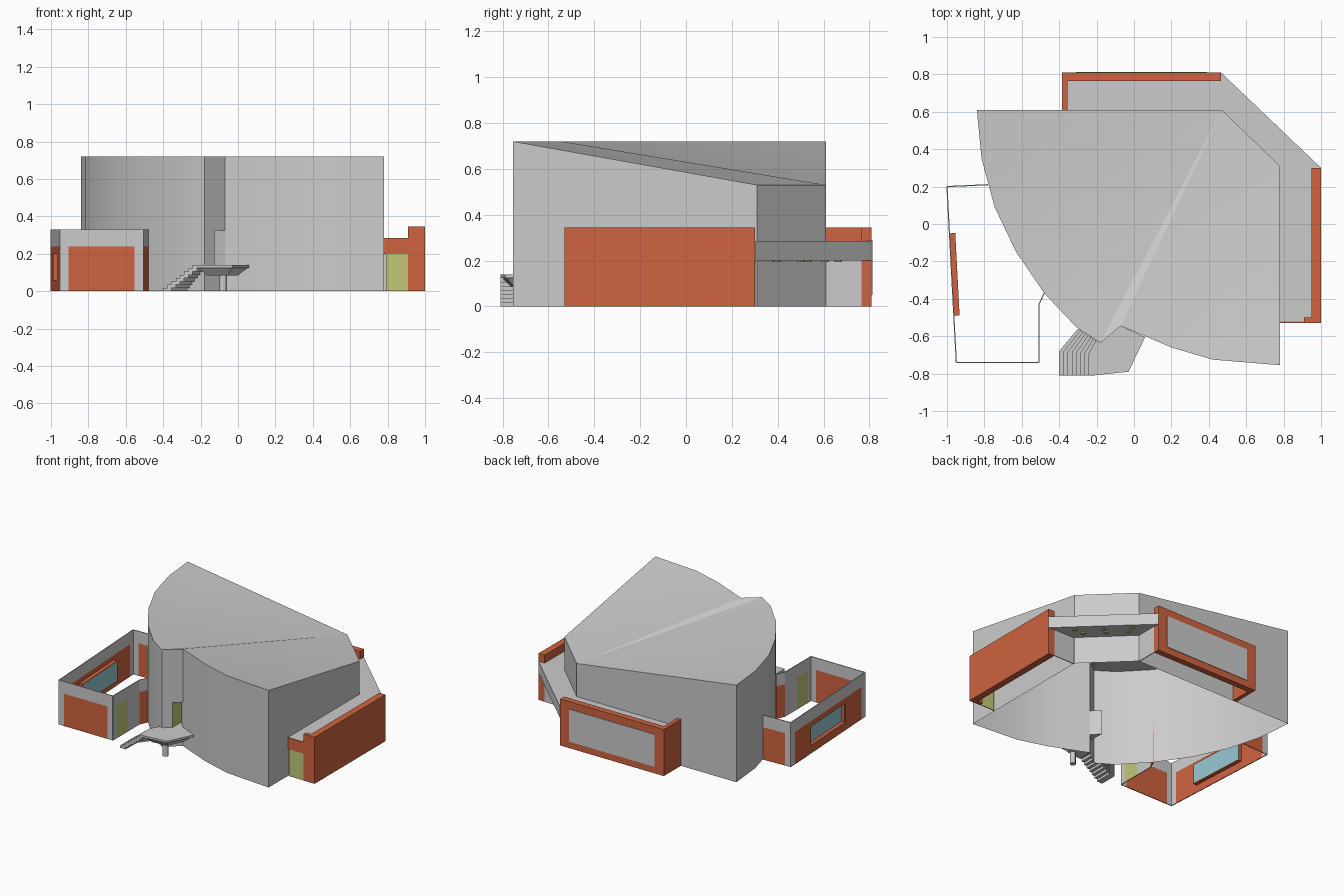
import bpy, math
from mathutils import Vector

if "Cube" in bpy.data.objects:
    bpy.data.objects.remove(bpy.data.objects["Cube"])


def material(name, rgb):
    m = bpy.data.materials.new(name)
    m.diffuse_color = (*rgb, 1)
    m.use_nodes = True
    m.node_tree.nodes["Principled BSDF"].inputs["Base Color"].default_value = m.diffuse_color
    return m


GREY = material("pale_grey_concrete", (0.60, 0.60, 0.60))
BRICK = material("orange_brick", (0.62, 0.125, 0.05))
GREEN = material("olive_door", (0.54, 0.58, 0.19))
GLASS = material("blue_glass", (0.30, 0.56, 0.64))


def make(name, verts, faces, mats, idx=None):
    me = bpy.data.meshes.new(name)
    me.from_pydata(verts, [], faces)
    for m in mats:
        me.materials.append(m)
    if idx:
        for p, i in zip(me.polygons, idx):
            p.material_index = i
    ob = bpy.data.objects.new(name, me)
    bpy.context.collection.objects.link(ob)
    return ob


def prism(name, pts, z0, z1, mat, low=None):
    """Upright prism; 'low' gives a different bottom outline for a taper."""
    area = sum(a[0] * b[1] - b[0] * a[1] for a, b in zip(pts, pts[1:] + pts[:1]))
    low = low or pts
    if area < 0:
        pts, low = pts[::-1], low[::-1]
    n = len(pts)
    v = [(x, y, z0) for x, y in low] + [(x, y, z1) for x, y in pts]
    f = [(i, (i + 1) % n, n + (i + 1) % n, n + i) for i in range(n)]
    f += [tuple(range(n - 1, -1, -1)), tuple(range(n, 2 * n))]
    return make(name, v, f, [mat])


def box(name, x0, x1, y0, y1, z0, z1, mat):
    return prism(name, [(x0, y0), (x1, y0), (x1, y1), (x0, y1)], z0, z1, mat)


def panel(name, p, q, t0, t1, z0, z1, mat, th=0.006, off=0.0):
    """Thin upright plate on the line p-q between fractions t0 and t1."""
    p, q = Vector(p), Vector(q)
    d = q - p
    n = Vector((-d.y, d.x)).normalized()
    a, b = p + d * t0 + n * off, p + d * t1 + n * off
    h = n * th / 2
    return prism(name, [tuple(a - h), tuple(b - h), tuple(b + h), tuple(a + h)], z0, z1, mat)


# ---- main hall: curved walls and folded roof, open underneath ----
HI, LO, DZ0, DZ1 = 0.72, 0.53, 0.14, 0.325
left = [(-0.84, 0.61), (-0.815, 0.35), (-0.745, 0.09), (-0.63, -0.15),
        (-0.48, -0.37), (-0.31, -0.55), (-0.18, -0.635)]
right = [(-0.07, -0.545), (0.06, -0.60), (0.20, -0.66), (0.42, -0.725), (0.78, -0.755)]
P, Q = (0.78, 0.31), (0.47, 0.61)
A, B = (-0.125, -0.59), (-0.125, -0.485)
plan = left + right + [P, Q]
n, nl = len(plan), len(left)
top_z = [HI] * (n - 2) + [LO, LO]
verts = [(x, y, 0) for x, y in plan] + [(x, y, z) for (x, y), z in zip(plan, top_z)]
faces = [(i, (i + 1) % n, n + (i + 1) % n, n + i) for i in range(n) if i != nl - 1]
ip, iq = 2 * n - 2, 2 * n - 1
faces += [(iq, n + i, n + i + 1) for i in range(nl)]               # left roof fan
faces += [(ip, iq, n + nl)]                                        # middle fold
faces += [(ip, n + i, n + i + 1) for i in range(nl, n - 3)]        # right roof fan
mi = [0] * len(faces)
# notch wall with the recessed entrance
k = len(verts)
N1, C = left[-1], right[0]
verts += [(*A, 0), (*A, DZ0), (*A, DZ1), (*A, HI), (*C, DZ0), (*C, DZ1),
          (*B, DZ0), (*B, DZ1)]
notch = [(nl - 1, k, k + 3, n + nl - 1), (k, nl, k + 4, k + 1),
         (k + 2, k + 5, n + nl, k + 3), (k + 1, k + 6, k + 7, k + 2),
         (k + 6, k + 4, k + 5, k + 7), (k + 2, k + 7, k + 5), (k + 1, k + 4, k + 6)]
hall = make("main_hall", verts, faces + notch, [GREY, GREEN], mi + [0, 0, 0, 1, 0, 0, 0])
bpy.context.view_layer.objects.active = hall
hall.select_set(True)
bpy.ops.object.shade_smooth_by_angle(angle=math.radians(18))
hall.select_set(False)

# ---- right and back annex ----
RZ, WZ = 0.285, 0.345
box("right_brick_wall", 0.95, 1.0, -0.53, 0.30, 0, WZ, BRICK)
box("right_wall_return", 0.91, 0.95, -0.53, -0.50, 0, WZ, BRICK)
box("back_brick_wall", -0.385, 0.465, 0.765, 0.81, 0, WZ, BRICK)
box("back_wall_return", -0.385, -0.355, 0.61, 0.765, 0, WZ, BRICK)
box("back_wall_panel", -0.31, 0.39, 0.808, 0.814, 0.05, 0.29, GREY)
box("door_lintel", 0.78, 0.91, -0.53, -0.522, 0.20, RZ, BRICK)
box("side_door", 0.79, 0.91, -0.528, -0.522, 0, 0.20, GREEN)
# flat roofs and the diagonal porch canopy
box("right_flat_roof", 0.78, 0.95, -0.522, 0.30, RZ - 0.02, RZ, GREY)
box("back_flat_roof", -0.355, 0.465, 0.61, 0.765, RZ - 0.02, RZ, GREY)
prism("porch_canopy", [(0.78, 0.30), (1.0, 0.30), (0.465, 0.81), (0.465, 0.61)],
      0.20, RZ, GREY)
panel("porch_wall_right", (0.78, 0.30), (0.95, 0.30), 0, 1, 0, 0.20, GREY)
panel("porch_wall_back", (0.465, 0.61), (0.465, 0.765), 0, 1, 0, 0.20, GREY)
# ceiling lights under the canopy
for row, (s, e) in enumerate([((0.92, 0.33), (0.50, 0.73)), ((0.83, 0.34), (0.50, 0.66))]):
    for j in range(3):
        c = Vector(s).lerp(Vector(e), (j + 0.5) / 3)
        ring = [(c.x + 0.016 * math.cos(a * math.pi / 4), c.y + 0.016 * math.sin(a * math.pi / 4))
                for a in range(8)]
        prism(f"canopy_light_{row}_{j}", ring, 0.193, 0.20, GREEN)

# ---- front left walled court, open on top ----
H, BZ = 0.33, 0.24
c_back, c_nw, c_sw = (-0.78, 0.21), (-1.0, 0.20), (-0.95, -0.74)
c_se, c_e, c_body = (-0.508, -0.74), (-0.508, -0.43), (-0.48, -0.37)


def court_wall(name, p, q, t0, t1, infill=BRICK, hole=None):
    panel(name + "_top", p, q, 0, 1, BZ, H, GREY)
    if t0 > 0:
        panel(name + "_start", p, q, 0, t0, 0, BZ, GREY)
    if t1 < 1:
        panel(name + "_end", p, q, t1, 1, 0, BZ, GREY)
    if not hole:
        panel(name + "_infill", p, q, t0, t1, 0, BZ, infill)
        return
    h0, h1, z0, z1 = hole
    for tag, r in {"left": (t0, h0, 0, BZ), "right": (h1, t1, 0, BZ),
                   "sill": (h0, h1, 0, z0), "head": (h0, h1, z1, BZ)}.items():
        panel(f"{name}_brick_{tag}", p, q, *r, infill)
    # recessed window with brick reveals
    for tag, r in {"left": (h0, h0 + 0.006, z0, z1), "right": (h1 - 0.006, h1, z0, z1),
                   "bottom": (h0, h1, z0 - 0.006, z0), "top": (h0, h1, z1, z1 + 0.006)}.items():
        panel(f"{name}_reveal_{tag}", p, q, *r, infill, 0.03, 0.016)
    panel(name + "_glass", p, q, h0, h1, z0, z1, GLASS, 0.006, 0.028)


court_wall("court_back", c_back, c_nw, 0, 0.80)
court_wall("court_left", c_nw, c_sw, 0.05, 0.95, hole=(0.266, 0.734, 0.06, 0.20))
court_wall("court_front", c_sw, c_se, 0.10, 0.90)
court_wall("court_door", c_se, c_e, 0.13, 0.55, GREEN)
court_wall("court_corner", c_e, c_body, 0, 1)

# ---- entrance stairs and landing ----
STEPS = 8


def edge(i):
    t = i / STEPS
    e = Vector((-0.30, -0.56)).lerp(Vector((-0.19, -0.63)), t)
    x = -0.40 + 0.18 * t
    return [(x, -0.81), (x, -0.68 - 0.015 * t), tuple(e)]


for i in range(STEPS):
    z = DZ0 * (i + 1) / STEPS
    prism(f"stair_step_{i + 1}", edge(i) + edge(i + 1)[::-1], max(0, z - 0.035), z, GREY)

landing = [(-0.22, -0.81), (-0.03, -0.79), (0.06, -0.605), C, N1, (-0.19, -0.63), (-0.22, -0.695)]
prism("landing_slab", landing, 0.125, DZ0, GREY)
mid = Vector((-0.09, -0.69))
inner = [tuple(mid + (Vector(p) - mid) * 0.93) for p in landing]
under = [tuple(mid + (Vector(p) - mid) * 0.6) for p in landing]
prism("landing_underside", inner, 0.085, 0.125, GREY, under)
ring = [(-0.08 + 0.02 * math.cos(a * math.pi / 6), -0.735 + 0.02 * math.sin(a * math.pi / 6))
        for a in range(12)]
prism("landing_post", ring, 0, 0.09, GREY)
